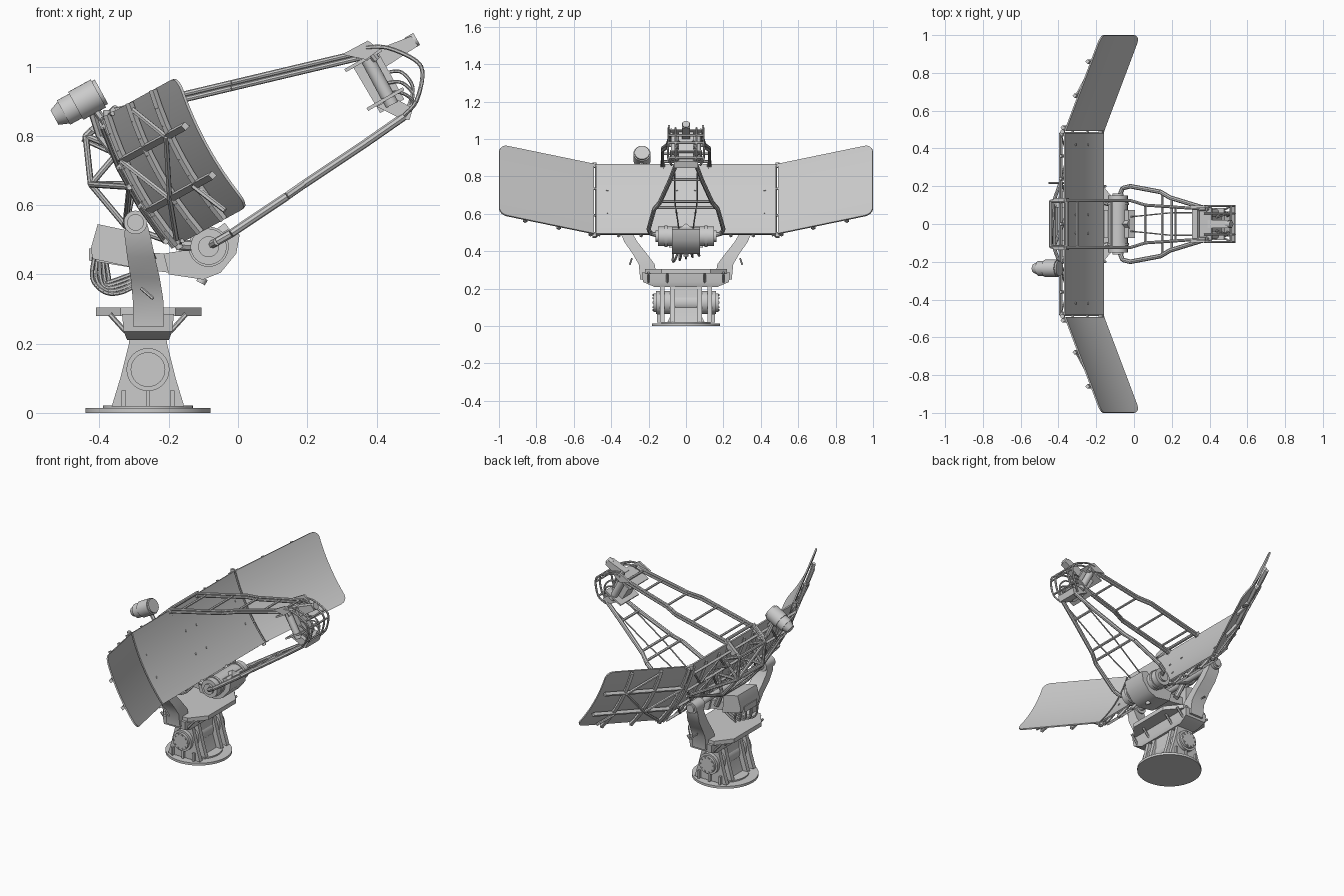
import bpy, bmesh, math
from mathutils import Vector

if "Cube" in bpy.data.objects:
    bpy.data.objects.remove(bpy.data.objects["Cube"])

L = 0.427  # reflector height along its slope


def mk(name, bm):
    bmesh.ops.recalc_face_normals(bm, faces=bm.faces[:])
    for f in bm.faces:
        f.smooth = True
    for e in bm.edges:
        e.smooth = e.calc_face_angle(0) < 0.6
    me = bpy.data.meshes.new(name)
    bm.to_mesh(me)
    bm.free()
    ob = bpy.data.objects.new(name, me)
    bpy.context.scene.collection.objects.link(ob)
    return ob


def seg(bm, p, q, r, r2=None, n=8):
    p, q = Vector(p), Vector(q)
    d = q - p
    m = d.to_track_quat('Z', 'Y').to_matrix().to_4x4()
    m.translation = (p + q) / 2
    bmesh.ops.create_cone(bm, cap_ends=True, segments=n, radius1=r,
                          radius2=r if r2 is None else r2, depth=d.length, matrix=m)


def beams(name, paths, r, n=6):
    bm = bmesh.new()
    for path in paths:
        for a, b in zip(path, path[1:]):
            seg(bm, a, b, r, n=n)
    return mk(name, bm)


def cyl(name, p, q, r, r2=None, n=32):
    bm = bmesh.new()
    seg(bm, p, q, r, r2, n)
    return mk(name, bm)


def prism(name, prof, lo, hi, axis='y'):
    place = {'y': lambda a, b, c: (a, c, b), 'z': lambda a, b, c: (a, b, c)}[axis]
    return loft(name, [[place(a, b, c) for a, b in prof] for c in (lo, hi)])


def loft(name, rings):
    bm = bmesh.new()
    vs = [[bm.verts.new(p) for p in ring] for ring in rings]
    n = len(vs[0])
    for a, b in zip(vs, vs[1:]):
        for i in range(n):
            bm.faces.new((a[i], a[(i + 1) % n], b[(i + 1) % n], b[i]))
    bm.faces.new(vs[0])
    bm.faces.new(vs[-1])
    return mk(name, bm)


def rect(x, y, z, wx, wy):
    return [(x + i * wx / 2, y + j * wy / 2, z) for i, j in ((-1, -1), (1, -1), (1, 1), (-1, 1))]


def smooth_path(pts, k=8):
    pts = [Vector(p) for p in pts]
    P = [pts[0]] + pts + [pts[-1]]
    out = []
    for a, b, c, d in zip(P, P[1:], P[2:], P[3:]):
        for i in range(k):
            t = i / k
            out.append(0.5 * (2 * b + (c - a) * t + (2 * a - 5 * b + 4 * c - d) * t * t
                              + (3 * b - a - 3 * c + d) * t ** 3))
    return out + [pts[-1]]


def refl(s, y, d=0.0):
    """Point on the reflector: s runs bottom to top, d is the offset along the normal."""
    w = d + max(0, abs(y) - 0.49) * 0.43 - 0.022 * (1 - (2 * s - 1) ** 2)
    return (-0.165 - 0.205 * s + 0.877 * w, y, 0.49 + 0.375 * s + 0.48 * w)


def panel(name, y0, y1, r):
    bm = bmesh.new()
    edge = [0, .006, .015, .03, .05, .075, .1]
    ss = edge + [.1 + .8 * i / 12 for i in range(1, 12)] + [1 - e for e in reversed(edge)]
    rows = []
    for s in ss:
        e = min(s, 1 - s) * L
        cut = r - math.sqrt(r * r - (r - e) ** 2) if e < r else 0
        end = y1 - math.copysign(cut, y1)
        rows.append([bm.verts.new(refl(s, y0 + (end - y0) * t / 8)) for t in range(9)])
    for a, b in zip(rows, rows[1:]):
        for i in range(8):
            bm.faces.new((a[i], a[i + 1], b[i + 1], b[i]))
    bmesh.ops.recalc_face_normals(bm, faces=bm.faces[:])
    bmesh.ops.solidify(bm, geom=bm.faces[:], thickness=0.008)
    return mk(name, bm)


# Base disc and pedestal
C = -0.26
cyl("base_disc", (C, 0, 0), (C, 0, 0.014), 0.181, n=64)
cyl("base_ring", (C, 0, 0.012), (C, 0, 0.022), 0.13, n=48)
ped = [(-.365, .018), (-.155, .018), (-.18, .1), (-.205, .2), (-.215, .3), (-.305, .3), (-.315, .2), (-.34, .1)]
for sy in (-1, 1):
    prism("pedestal_outer_plate", ped, sy * 0.115, sy * 0.14)
    prism("pedestal_inner_plate", ped, sy * 0.06, sy * 0.085)
    cyl("pedestal_bearing_housing", (C, sy * .085, .125), (C, sy * .16, .125), 0.062)
    cyl("pedestal_bearing_cap", (C, sy * .16, .125), (C, sy * .175, .125), 0.05)
    ring = [(C + .042 * math.cos(a * math.pi / 5), .125 + .042 * math.sin(a * math.pi / 5)) for a in range(10)]
    beams("bearing_bolts", [[(x, sy * .17, z), (x, sy * .179, z)] for x, z in ring], 0.005)
    for x in (-.33, -.26, -.19):
        prism("base_gusset", [(x - .006, .018), (x + .006, .018), (x + .006, .065), (x - .006, .065)],
              sy * .13, sy * .155)
cyl("pedestal_cross_drum", (C, -.1, .125), (C, .1, .125), 0.056)
loft("pedestal_core", [rect(C, 0, .018, .15, .2), rect(C, 0, .1, .1, .12), rect(C, 0, .29, .09, .16)])

# Yoke platform and arms
prism("yoke_platform", [(-.41, -.13), (-.34, -.22), (-.18, -.22), (-.105, -.13),
                        (-.105, .13), (-.18, .22), (-.34, .22), (-.41, .13)], 0.28, 0.305, 'z')
loft("yoke_block", [rect(C, 0, .21, .12, .34), rect(C, 0, .235, .14, .46), rect(C, 0, .285, .15, .47)])
for sy in (-1, 1):
    loft("yoke_arm", [rect(x, sy * y, z, wx, wy) for x, y, z, wx, wy in (
        (-.258, .20, .25, .09, .09), (-.26, .21, .33, .088, .085), (-.268, .25, .39, .084, .075),
        (-.28, .295, .45, .08, .07), (-.29, .325, .51, .075, .06), (-.296, .335, .56, .06, .055))])
    cyl("elevation_boss", (-.296, sy * .29, .55), (-.296, sy * .375, .55), 0.034)
    cyl("elevation_boss_cap", (-.296, sy * .37, .55), (-.296, sy * .385, .55), 0.024)
    beams("platform_braces", [[(x, sy * y, .285), (x2, sy * y, .235)] for y in (.1, .2)
                              for x, x2 in ((-.37, -.325), (-.15, -.195))], 0.007)
    beams("arm_step", [[(-.28, sy * .29, .36), (-.245, sy * .3, .33)]], 0.005)
cyl("elevation_shaft", (-.296, -.3, .55), (-.296, .3, .55), 0.018)

# Reflector panels
panel("centre_reflector", -0.482, 0.482, 0.0001)
for sy in (-1, 1):
    panel("wing_reflector", sy * 0.496, sy * 1.0, 0.042)
    # Wing back frame: rails, ribs and diagonals
    rails = [[refl(s, sy * .5, -.02), refl(s, sy * .985, -.02)] for s in (.3, .68)]
    ribs = [[refl(i / 8, sy * y, -.018) for i in range(9)] for y in (.51, .68, .86)]
    beams("wing_rails", rails, 0.013, 4)
    beams("wing_ribs", ribs, 0.012, 4)
    beams("wing_diagonals", [[refl(.04, sy * .52, -.015), refl(.3, sy * .68, -.03), refl(.68, sy * .52, -.03)],
                             [refl(.3, sy * .68, -.03), refl(.68, sy * .86, -.03), refl(.95, sy * .68, -.015)],
                             [refl(.05, sy * .9, -.015), refl(.3, sy * .86, -.03)]], 0.008)
    # Seam hinge posts
    for s in (0.0, 1.0):
        cyl("seam_hinge", refl(s - .03, sy * .489, -.012), refl(s + .03, sy * .489, -.006), 0.011, n=12)
    beams("seam_edge", [[refl(i / 8, sy * .478, -.018) for i in range(9)]], 0.009, 4)
    beams("hinge_pins", [[refl(s, sy * .46, -.015), refl(s, sy * .52, -.005)] for s in (.01, .3, .68, .99)], 0.007)

# Alignment studs on the centre reflector
beams("reflector_studs", [[refl(s, y, 0), refl(s, y, .012)] for s in (.33, .65)
                          for y in (-.42, -.05, .05, .42)], 0.007, 10)

# Centre back frame
beams("back_rails", [[refl(s, -.48, -.03), refl(s, .48, -.03)] for s in (.06, .35, .65, .94)], 0.010, 4)
beams("back_ribs", [[refl(i / 8, y, -.022) for i in range(9)] for y in (-.36, -.24, -.12, 0, .12, .24, .36)], 0.009, 4)
zig = []
for sy in (-1, 1):
    for a, b in ((.35, .65), (.65, .94), (.06, .35)):
        zig.append([refl((a, b)[i % 2], sy * (.12 + .12 * i), -.035) for i in range(4)])
beams("back_diagonals", zig, 0.006)
spine = [(-.355, .88), (-.44, .80), (-.425, .66), (-.325, .54), (-.17, .485)]
front = [(-.365, .85), (-.34, .76), (-.30, .66), (-.25, .58), (-.18, .50)]
truss = []
for y in (-.12, .12):
    S = [(x, y, z) for x, z in spine]
    F = [(x, y, z) for x, z in front]
    truss += [S, F, [F[0], S[0]], [S[1], F[1], S[2], F[2], S[3], F[3]], [F[0], S[1]]]
truss += [[(x, -.12, z), (x, .12, z)] for x, z in spine]
truss += [[(spine[i][0], -.12, spine[i][1]), (spine[i + 1][0], .12, spine[i + 1][1])] for i in (1, 2)]
truss += [[(spine[2][0], s * .12, spine[2][1]), refl(.5, s * .44, -.03), (spine[3][0], s * .12, spine[3][1])]
          for s in (-1, 1)]
beams("back_truss", truss, 0.009, 8)
for y in (-.125, .125):
    prism("frame_top_bracket", [(-.43, .82), (-.36, .885), (-.345, .865), (-.40, .80)], y - .012, y + .012)
beams("side_bar", [[(-.45, .217, .79), (-.34, .217, .74)]], 0.006)

# Sighting drum on the upper back
u = Vector((.875, 0, .48))
o = Vector((-.53, -.235, .853))
for name, a, b, r, r2 in (("drum_tail", 0, .03, .024, .036), ("drum_middle", .03, .07, .04, .04),
                          ("drum_body", .07, .145, .046, .046), ("drum_front", .145, .155, .04, .04)):
    cyl(name, o + u * a, o + u * b, r, r2)
beams("drum_bracket", [[o + u * .11, (-.40, -.2, .80), refl(.75, -.2, -.03)],
                       [o + u * .11, refl(.95, -.24, -.02)]], 0.011)

# Counter arm, hub and electronics box
prism("hub_body", [(-.215, .46), (-.12, .475), (-.03, .53), (.005, .515), (-.005, .46),
                   (-.05, .405), (-.10, .385), (-.20, .40)], -.075, .075)
cyl("hub_drum", (-.085, -.15, .48), (-.085, .15, .48), 0.052, n=40)
for sy in (-1, 1):
    cyl("hub_flange", (-.085, sy * .1, .48), (-.085, sy * .115, .48), 0.058)
    cyl("hub_cap", (-.085, sy * .15, .48), (-.085, sy * .162, .48), 0.03)
beams("hub_nub", [[(-.10, 0, .39), (-.108, 0, .375)]], 0.014, 12)
prism("cradle_beam", [(-.43, .475), (-.21, .46), (-.2, .405), (-.31, .42), (-.43, .44)], -.06, .06)
prism("electronics_box", [(-.405, .545), (-.31, .525), (-.305, .42), (-.42, .445), (-.425, .475)], -.09, .09)
beams("cradle_hangers", [[(-.3, s * .08, .55), (-.25, s * .07, .44)] for s in (-1, 1)]
      + [[(-.17, s * .12, .485), (-.1, s * .1, .48)] for s in (-1, 1)], 0.016, 8)
beams("box_cables", [smooth_path([(-.415 + .008 * i, y, .45), (-.42 + .012 * i, y, .385), (-.375, y, .345 + .008 * i),
                                  (-.31, y * .8, .36 + .01 * i), (-.26, y * .5, .42)])
                     for i, y in enumerate((-.07, -.035, 0, .035, .07))], 0.006)

# Lower feed boom
lower = [(-.085, .13, .48), (-.06, .19, .495), (-.02, .2, .518), (.14, .17, .625), (.19, .14, .66), (.37, .085, .78), (.485, .055, .86)]
lz = lambda x: .49 + (x + .06) * .68
for sy in (-1, 1):
    beams("lower_boom", [[(x, sy * y, z) for x, y, z in lower]], 0.012, 8)
    beams("boom_stay", [[(-.05, sy * .035, .50), (.2, sy * .06, lz(.2)), (.42, sy * .06, lz(.42))]], 0.004)
beams("lower_boom_rungs", [[(x, -y, lz(x)), (x, y, lz(x))] for x, y in ((.15, .165), (.2, .135), (.37, .085))], 0.008)
beams("hub_stub", [[(-.08, 0, .48), (-.02, 0, .525)]], 0.03, 4)

# Upper feed boom with paired rails
uz = lambda x: .862 + (x + .37) * .237
for sy in (-1, 1):
    beams("upper_boom", [[(x, sy * y, uz(x) + d) for x, y in
                          ((-.37, .125), (-.02, .125), (.06, .10), (.36, .08))] for d in (-.008, .008)], 0.008, 8)
    beams("upper_boom_joint", [[(.34, sy * .08, uz(.34)), (.38, sy * .08, 1.045), (.40, sy * .075, 1.02)]], 0.012, 8)
beams("upper_boom_rungs", [[(x, -y, uz(x)), (x, y, uz(x))] for x, y in
                           ((-.30, .125), (-.12, .125), (.06, .1), (.22, .09), (.34, .08))], 0.007)

# Feed head
a, b = Vector((.355, 0, 1.02)), Vector((.435, 0, .88))
perp = Vector((.87, 0, .5))
sq = lambda c, w, h: [c + perp * (i * w) + Vector((0, j * h, 0)) for i, j in ((-1, -1), (1, -1), (1, 1), (-1, 1))]
loft("feed_body", [sq(a + perp * .012, .042, .04), sq(b + perp * .012, .04, .04)])
for t in (0.0, .8):
    c = a.lerp(b, t) + perp * .005
    loft("feed_flange", [sq(c, .06, .085), sq(c + (b - a) * .06, .06, .085)])
prism("feed_fin", [(.39, 1.045), (.50, 1.088), (.52, 1.06), (.42, .995)], -.022, .022)
cyl("feed_tip", (.49, 0, 1.065), (.516, 0, 1.08), 0.02, n=16)
prism("feed_foot", [(.40, .885), (.45, .91), (.505, .88), (.495, .845), (.46, .855)], -.065, .065)
for sy in (-1, 1):
    cyl("feed_tube", a + Vector((.02, sy * .06, 0)), b + Vector((.01, sy * .06, .01)), 0.02, n=16)
    prism("feed_side_plate", [(.30, 1.035), (.375, 1.075), (.41, 1.05), (.37, 1.02)], sy * .085, sy * .097)
    beams("feed_cage", [smooth_path([(.37, sy * y, 1.055), (.43, sy * y, 1.055), (.51, sy * y, 1.02),
                                     (.533, sy * y, .98), (.515, sy * y, .90), (.48, sy * y * .8, .86)], 4)
                        for y in (.055, .095)], 0.006)
    beams("feed_cables", [smooth_path([(.42, sy * .03, .98 - i * .03), (.47, sy * (.045 + .01 * i), .985 - i * .03),
                                       (.505, sy * .05, .94 - i * .02), (.49, sy * .04, .88)], 6) for i in range(3)], 0.005)
beams("feed_cage_rungs", [[(x, -.095, z), (x, .095, z)] for x, z in ((.51, 1.02), (.533, .98), (.515, .90))], 0.006)
